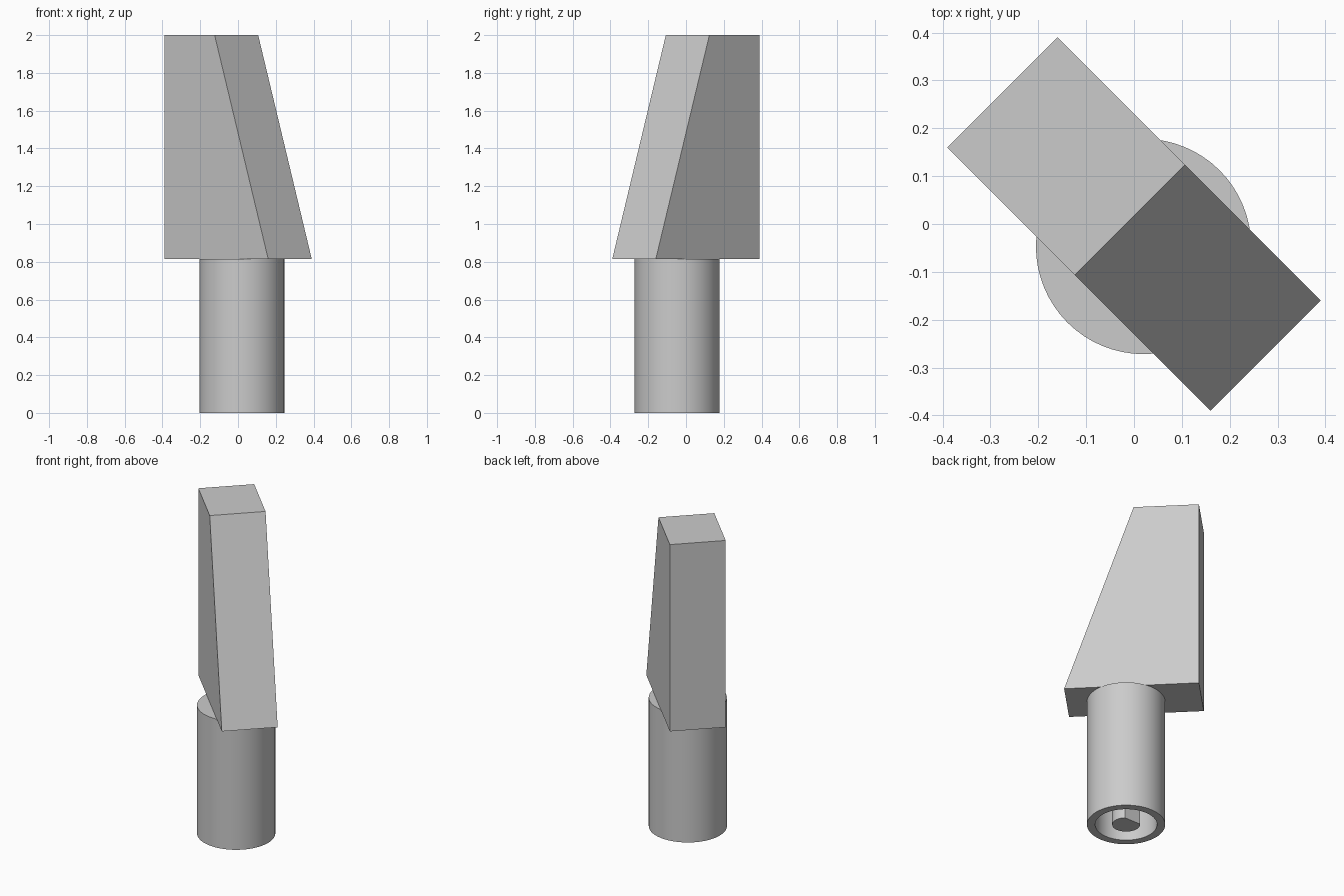
import bpy
import bmesh
import math
from mathutils import Matrix

old = bpy.data.objects.get("Cube")
if old:
    bpy.data.objects.remove(old)

grey = bpy.data.materials.new("plain grey")
grey.use_nodes = True
colour = (0.6, 0.6, 0.6, 1)
grey.diffuse_color = colour
grey.node_tree.nodes["Principled BSDF"].inputs["Base Color"].default_value = colour

SEAT = 0.815                 # height where the blade meets the stem
CENTRE = (0.02, -0.047)      # stem axis


def make_object(name, bm, smooth=False):
    bmesh.ops.recalc_face_normals(bm, faces=bm.faces)
    mesh = bpy.data.meshes.new(name)
    bm.to_mesh(mesh)
    bm.free()
    mesh.materials.append(grey)
    obj = bpy.data.objects.new(name, mesh)
    bpy.context.collection.objects.link(obj)
    if smooth:
        bpy.ops.object.select_all(action="DESELECT")
        obj.select_set(True)
        bpy.context.view_layer.objects.active = obj
        bpy.ops.object.shade_smooth_by_angle(angle=math.radians(30))
    return obj


def extrude(bm, points, offset):
    face = bm.faces.new([bm.verts.new(p) for p in points])
    result = bmesh.ops.extrude_face_region(bm, geom=[face])
    verts = [v for v in result["geom"] if isinstance(v, bmesh.types.BMVert)]
    bmesh.ops.translate(bm, verts=verts, vec=offset)


# Wedge blade: a side profile extruded across its thickness, turned diagonally
bm = bmesh.new()
half = 0.163
profile = [(-0.389, SEAT), (0.389, SEAT), (-0.012, 2), (-0.389, 2)]
extrude(bm, [(u, -half, z) for u, z in profile], (0, 2 * half, 0))
bm.transform(Matrix.Rotation(math.radians(-45), 4, "Z"))
make_object("blade", bm)

# Hollow round stem: turned profile, open at the bottom
bm = bmesh.new()
outline = [(0, SEAT), (0.225, SEAT), (0.225, 0), (0.178, 0), (0.178, 0.6), (0, 0.6)]
verts = [bm.verts.new((r, 0, z)) for r, z in outline]
edges = [bm.edges.new(pair) for pair in zip(verts, verts[1:])]
bmesh.ops.spin(bm, geom=verts + edges, cent=(0, 0, 0), axis=(0, 0, 1),
               angle=math.tau, steps=64, use_duplicate=False)
bmesh.ops.remove_doubles(bm, verts=bm.verts, dist=0.0001)
bm.transform(Matrix.Translation((*CENTRE, 0)))
make_object("stem", bm, smooth=True)

# Post inside the stem, with one flat side
bm = bmesh.new()
steps = 32
arc = [math.radians(135 + 270 * i / steps) for i in range(steps + 1)]
extrude(bm, [(0.08 * math.cos(a), 0.08 * math.sin(a), 0) for a in arc], (0, 0, 0.6))
bm.transform(Matrix.Translation((*CENTRE, 0)))
make_object("inner_post", bm, smooth=True)
